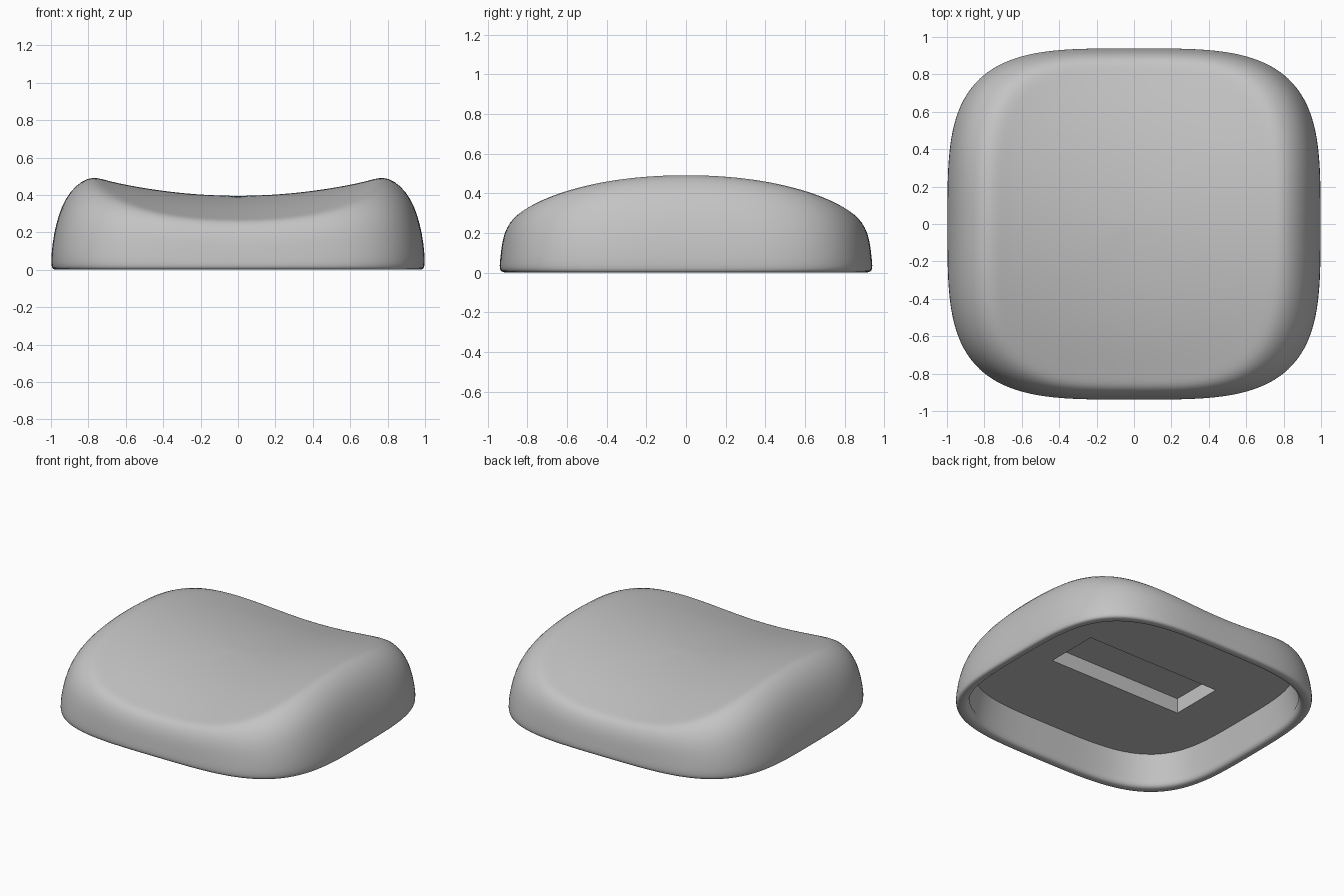
import bpy, bmesh, math

cube = bpy.data.objects.get("Cube")
if cube:
    bpy.data.objects.remove(cube)

grey = bpy.data.materials.new("light_grey")
grey.use_nodes = True
grey.diffuse_color = (0.55, 0.55, 0.55, 1)
grey.node_tree.nodes["Principled BSDF"].inputs["Base Color"].default_value = grey.diffuse_color


def saddle(x, y):
    """Height of the dished top: rises to the sides, falls to front and back."""
    return 0.395 + 0.165 * x * x - 0.18 * y * y


def outline(a, b, power, count):
    """Rounded rectangle in plan; power None gives a sharp rectangle."""
    points = []
    for i in range(count):
        angle = math.tau * i / count
        c, s = math.cos(angle), math.sin(angle)
        if power:
            m = (abs(c) ** power + abs(s) ** power) ** (1 / power)
        else:
            m = max(abs(c), abs(s))
        points.append((a * c / m, b * s / m))
    return points


def loft(name, rings, count, flip=False, apex=None):
    """Join rings of (half width, half depth, power, height rule) into one skin."""
    bm = bmesh.new()
    loops = []
    for a, b, power, height in rings:
        loops.append([bm.verts.new((x, y, height(x, y)))
                      for x, y in outline(a, b, power, count)])
    for low, high in zip(loops, loops[1:]):
        for i in range(count):
            j = (i + 1) % count
            bm.faces.new((low[i], low[j], high[j], high[i]))
    if apex is None:
        bm.faces.new(loops[-1])
    else:
        tip = bm.verts.new((0, 0, apex))
        for i in range(count):
            bm.faces.new((loops[-1][i], loops[-1][(i + 1) % count], tip))
    if flip:
        bmesh.ops.reverse_faces(bm, faces=bm.faces)
    mesh = bpy.data.meshes.new(name)
    bm.to_mesh(mesh)
    bm.free()
    mesh.materials.append(grey)
    obj = bpy.data.objects.new(name, mesh)
    bpy.context.collection.objects.link(obj)
    return obj


def flat(z):
    return lambda x, y: z


def share(k):
    return lambda x, y: k * saddle(x, y)


def smooth(obj, degrees):
    bpy.ops.object.select_all(action="DESELECT")
    obj.select_set(True)
    bpy.context.view_layer.objects.active = obj
    bpy.ops.object.shade_smooth_by_angle(angle=math.radians(degrees))


# Outer shell: inner lip, rounded rim, skirt, soft shoulder, dished top
P = 3.8
shell_rings = [
    (0.925, 0.865, P, flat(0.05)), (0.93, 0.87, P, flat(0.02)),
    (0.945, 0.885, P, flat(0)), (0.985, 0.925, P, flat(0)),
    (1.003, 0.943, P, flat(0.015)),
    (0.99, 0.935, P, share(0.34)), (0.93, 0.925, P, share(0.74)),
    (0.80, 0.885, P, share(1.02)),
]
shell_rings += [(0.70 * t, 0.82 * t, 2 + 1.8 * t, share(1)) for t in (1, 0.8, 0.6, 0.4, 0.2)]
shell = loft("outer_shell", shell_rings, 48, apex=saddle(0, 0))
shell.modifiers.new("Subdivision", "SUBSURF").levels = 2
shell.modifiers["Subdivision"].render_levels = 2
smooth(shell, 180)

# Underside: cavity wall, flat ceiling and a rectangular slot sunk into it
lining = loft("cavity_lining", [
    (0.926, 0.866, P, flat(0.04)), (0.89, 0.83, P, flat(0.22)),
    (0.52, 0.19, None, flat(0.22)), (0.52, 0.19, None, flat(0.325)),
], 96, flip=True)
smooth(lining, 30)
